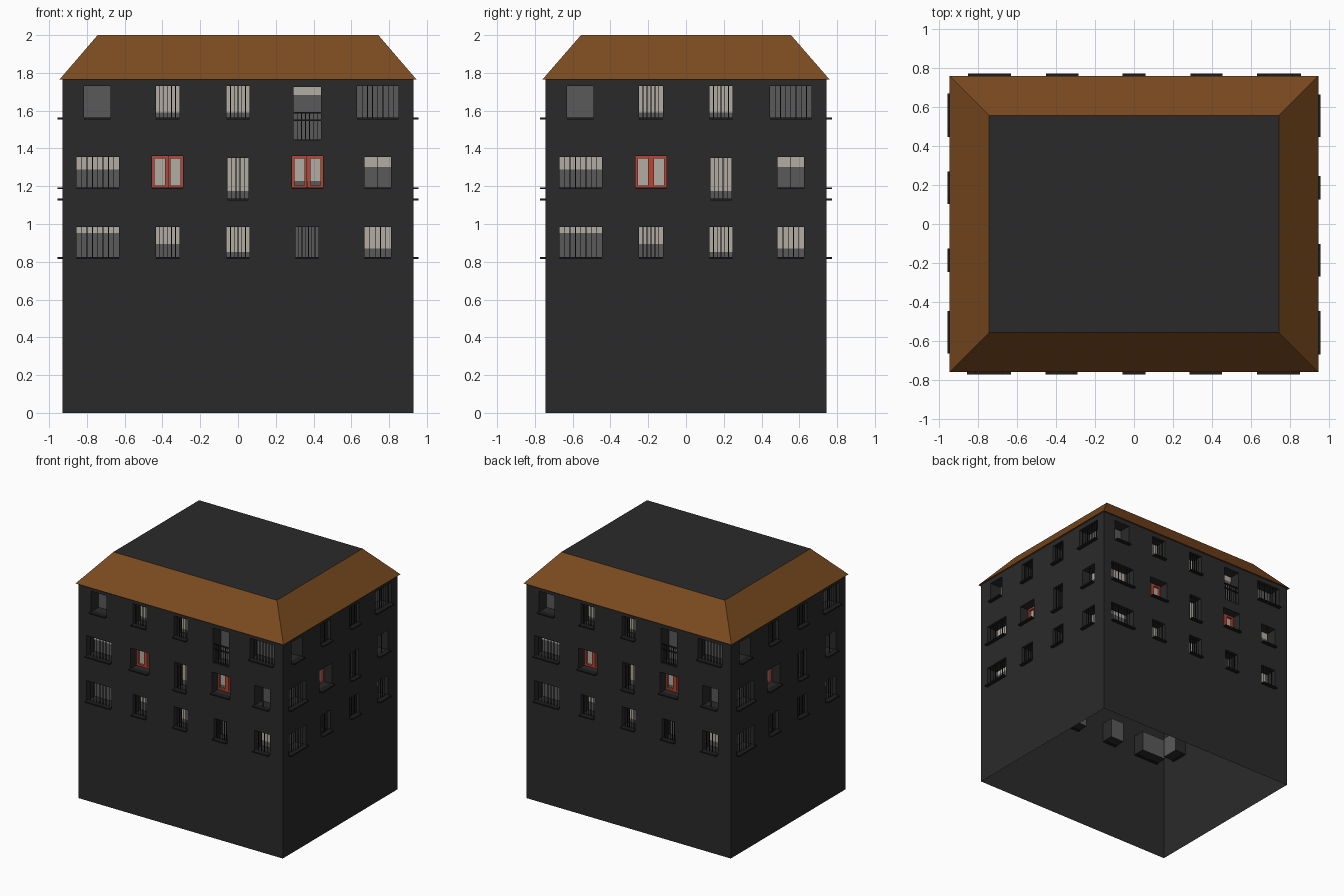
import bpy, bmesh, math
from mathutils import Matrix, Vector

if "Cube" in bpy.data.objects:
    bpy.data.objects.remove(bpy.data.objects["Cube"])

HX, HY, WALL_TOP = 0.928, 0.744, 1.77
DEPTH = 0.10                       # window recess depth


def material(name, rgb):
    m = bpy.data.materials.new(name)
    m.diffuse_color = (*rgb, 1)
    m.use_nodes = True
    m.node_tree.nodes["Principled BSDF"].inputs["Base Color"].default_value = m.diffuse_color
    return m


DARK = material("dark_wall", (0.023, 0.023, 0.023))
BLACK = material("black_metal", (0.012, 0.012, 0.012))
BROWN = material("brown_roof", (0.2, 0.07, 0.014))
RED = material("red_frame", (0.5, 0.06, 0.035))
GLASS = material("grey_glass", (0.1, 0.1, 0.1))
CREAM = material("cream_blind", (0.45, 0.42, 0.37))

# Windows by column: u0, u1, z0, z1, blind drop, bar count, kind
COLUMNS = [
    [(-0.815, -0.675, 1.56, 1.73, 0, 0, "plain"),
     (-0.855, -0.63, 1.19, 1.355, 0.4, 7, "plain"),
     (-0.855, -0.63, 0.82, 0.985, 0.2, 7, "plain")],
    [(-0.435, -0.31, 1.56, 1.73, 0.82, 5, "plain"),
     (-0.455, -0.29, 1.19, 1.36, 1.0, 0, "red"),
     (-0.435, -0.31, 0.82, 0.985, 0.55, 5, "plain")],
    [(-0.06, 0.06, 1.56, 1.73, 0.82, 5, "plain"),
     (-0.055, 0.055, 1.13, 1.35, 0.8, 4, "plain"),
     (-0.06, 0.06, 0.82, 0.985, 0.8, 5, "plain")],
    [(0.295, 0.44, 1.44, 1.725, 0.15, 6, "balcony"),
     (0.285, 0.45, 1.19, 1.36, 0.78, 0, "red"),
     (0.305, 0.425, 0.82, 0.985, 0, 6, "plain")],
    [(0.63, 0.85, 1.56, 1.73, 0, 7, "plain"),
     (0.67, 0.81, 1.19, 1.355, 0.33, 1, "plain"),
     (0.67, 0.81, 0.82, 0.985, 0.7, 4, "plain")],
]


def shifted(col, d):
    return [(w[0] + d, w[1] + d, *w[2:]) for w in col]


LONG = [w for c in COLUMNS for w in c]
SHORT = [w for i, d in ((0, 0.185), (1, 0.187), (2, 0.185), (4, -0.185))
         for w in shifted(COLUMNS[i], d)]

parts = {n: bmesh.new() for n in ("walls", "window_glass", "window_blinds",
                                  "window_frames", "window_bars", "window_sills")}


class Side:
    """Maps (across, inward depth, height) onto one facade."""

    def __init__(self, quarter, dist):
        self.rot = Matrix.Rotation(quarter * math.pi / 2, 4, 'Z')
        self.dist = dist

    def point(self, u, d, z):
        return self.rot @ Vector((u, d - self.dist, z))

    def quad(self, part, pts):
        bm = parts[part]
        bm.faces.new([bm.verts.new(self.point(*p)) for p in pts])

    def panel(self, part, u0, u1, z0, z1, d):
        self.quad(part, [(u0, d, z0), (u1, d, z0), (u1, d, z1), (u0, d, z1)])

    def box(self, part, u0, u1, d0, d1, z0, z1):
        m = (self.rot @ Matrix.Translation(((u0 + u1) / 2, (d0 + d1) / 2 - self.dist, (z0 + z1) / 2))
             @ Matrix.Diagonal((u1 - u0, d1 - d0, z1 - z0, 1)))
        bmesh.ops.create_cube(parts[part], size=1, matrix=m)


def build_wall(s, half, windows):
    # Grid the facade along window edges and leave the openings out
    us = sorted({-half, half, *(w[i] for w in windows for i in (0, 1))})
    zs = sorted({0, WALL_TOP, *(w[i] for w in windows for i in (2, 3))})
    for u0, u1 in zip(us, us[1:]):
        for z0, z1 in zip(zs, zs[1:]):
            uc, zc = (u0 + u1) / 2, (z0 + z1) / 2
            if not any(w[0] < uc < w[1] and w[2] < zc < w[3] for w in windows):
                s.panel("walls", u0, u1, z0, z1, 0)


def build_window(s, u0, u1, z0, z1, drop, bars, kind):
    # Recess
    ring = [(u0, z0), (u0, z1), (u1, z1), (u1, z0)]
    for (a, b), (c, e) in zip(ring, ring[1:] + ring[:1]):
        s.quad("walls", [(a, 0, b), (c, 0, e), (c, DEPTH, e), (a, DEPTH, b)])
    s.panel("window_glass", u0, u1, z0, z1, DEPTH)
    if drop:
        s.panel("window_blinds", u0, u1, z1 - drop * (z1 - z0), z1, DEPTH - 0.006)
    # Two red sashes
    if kind == "red":
        t, mid = 0.014, (u0 + u1) / 2
        for a, b in ((u0, mid - 0.001), (mid + 0.001, u1)):
            for c, e in ((a, a + t), (b - t, b)):
                s.box("window_frames", c, e, DEPTH - 0.025, DEPTH - 0.008, z0, z1)
            for c in (z0, z1 - t):
                s.box("window_frames", a + t, b - t, DEPTH - 0.025, DEPTH - 0.008, c, c + t)
    # Bars and balcony rails
    top = z0 + 0.15 if kind == "balcony" else z1
    for i in range(bars):
        u = u0 + (u1 - u0) * (i + 1) / (bars + 1)
        s.box("window_bars", u - 0.002, u + 0.002, 0.01, 0.014, z0, top)
    if kind == "balcony":
        for z in (z0 + 0.004, z0 + 0.11, top):
            s.box("window_bars", u0, u1, 0.007, 0.017, z - 0.004, z + 0.004)
    else:
        s.box("window_sills", u0, u1, -0.028, 0.02, z0 - 0.006, z0 + 0.004)


for q in range(4):
    windows, half, dist = ((LONG, HX, HY), (SHORT, HY, HX))[q % 2]
    side = Side(q, dist)
    build_wall(side, half, windows)
    for w in windows:
        build_window(side, *w)


def make_object(name, bm, mat, merge=False):
    if merge:
        bmesh.ops.remove_doubles(bm, verts=bm.verts, dist=0.0005)
    me = bpy.data.meshes.new(name)
    bm.to_mesh(me)
    bm.free()
    me.materials.append(mat)
    ob = bpy.data.objects.new(name, me)
    bpy.context.collection.objects.link(ob)
    return ob


for name, mat in (("walls", DARK), ("window_glass", GLASS), ("window_blinds", CREAM),
                  ("window_frames", RED), ("window_bars", BLACK), ("window_sills", BLACK)):
    make_object(name, parts[name], mat, merge=name == "walls")

# Mansard roof: soffit edge, eave, upper rim
bm = bmesh.new()
loops = [[bm.verts.new((sx * x, sy * y, z)) for sx, sy in ((-1, -1), (1, -1), (1, 1), (-1, 1))]
         for x, y, z in ((HX, HY, 1.768), (0.945, 0.76, 1.765), (0.743, 0.556, 2.0))]
for lo, hi in zip(loops, loops[1:]):
    for i in range(4):
        j = (i + 1) % 4
        bm.faces.new((lo[i], lo[j], hi[j], hi[i]))
make_object("roof_slopes", bm, BROWN)

# Flat roof deck
bm = bmesh.new()
bmesh.ops.create_grid(bm, x_segments=1, y_segments=1, size=1,
                      matrix=Matrix.Translation((0, 0, 2)) @ Matrix.Diagonal((0.743, 0.556, 1, 1)))
make_object("roof_deck", bm, DARK)
